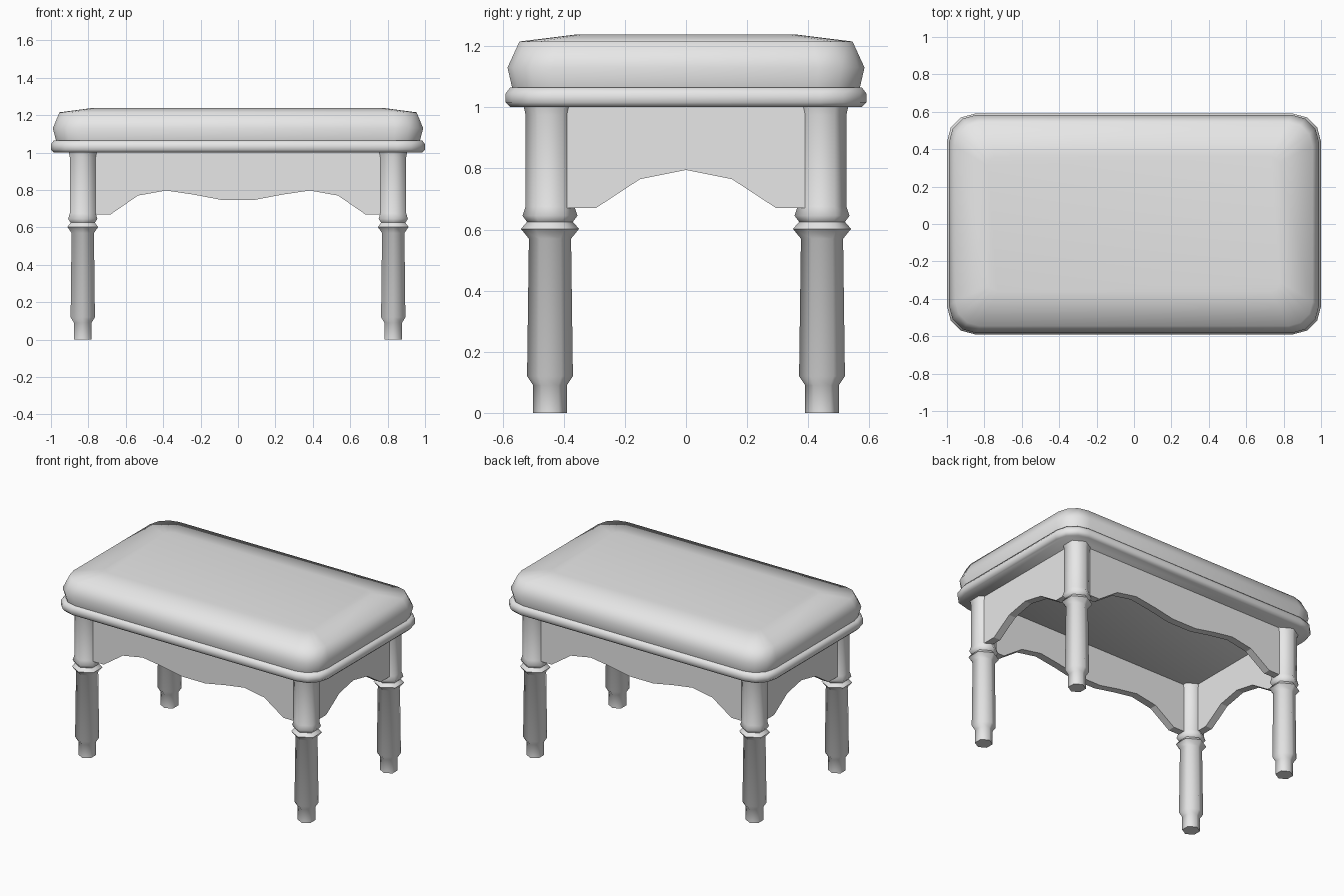
import bpy
import bmesh
from math import cos, sin, pi, radians

old = bpy.data.objects.get("Cube")
if old:
    bpy.data.objects.remove(old, do_unlink=True)

grey = bpy.data.materials.new("plain grey")
grey.use_nodes = True
grey.diffuse_color = (0.8, 0.8, 0.8, 1)
grey.node_tree.nodes["Principled BSDF"].inputs["Base Color"].default_value = (0.8, 0.8, 0.8, 1)

LEG_X, LEG_Y = 0.83, 0.445


def finish(bm, name, angle):
    bmesh.ops.recalc_face_normals(bm, faces=bm.faces)
    mesh = bpy.data.meshes.new(name)
    bm.to_mesh(mesh)
    bm.free()
    mesh.materials.append(grey)
    ob = bpy.data.objects.new(name, mesh)
    bpy.context.collection.objects.link(ob)
    bpy.ops.object.select_all(action="DESELECT")
    ob.select_set(True)
    bpy.context.view_layer.objects.active = ob
    bpy.ops.object.shade_smooth_by_angle(angle=radians(angle))
    return ob


def loft(name, rings, angle):
    """Skin a stack of closed rings and cap both ends."""
    bm = bmesh.new()
    rows = [[bm.verts.new(p) for p in ring] for ring in rings]
    n = len(rows[0])
    for a, b in zip(rows, rows[1:]):
        for i in range(n):
            j = (i + 1) % n
            bm.faces.new((a[i], a[j], b[j], b[i]))
    bm.faces.new(rows[0])
    bm.faces.new(rows[-1])
    return finish(bm, name, angle)


def rounded_rect(hx, hy, z, r, steps=3):
    pts = []
    for k, (sx, sy) in enumerate([(1, 1), (-1, 1), (-1, -1), (1, -1)]):
        for i in range(steps + 1):
            a = (k + i / steps) * pi / 2
            pts.append((sx * (hx - r) + r * cos(a), sy * (hy - r) + r * sin(a), z))
    return pts


def apron(name, half_profile, half_length, outer, along_x, side, thick=0.05):
    """Board with a scalloped lower edge, mirrored about its middle."""
    right = [(half_length, 1.0), (half_length, 0.67)] + half_profile
    outline = right + [(-u, z) for u, z in reversed(right) if u > 0]
    rings = []
    for depth in (outer, outer - thick):
        d = side * depth
        rings.append([(u, d, z) if along_x else (d, u, z) for u, z in outline])
    return loft(name, rings, 20)


# Padded cushion and the bead around its base
cushion = [(0.972, 0.568, 1.06, 0.14), (0.99, 0.584, 1.13, 0.15),
           (0.955, 0.545, 1.215, 0.13), (0.78, 0.36, 1.238, 0.05)]
loft("cushion", [rounded_rect(*c) for c in cushion], 65)
rim = [(0.985, 0.575, 1.0, 0.14), (1.0, 0.59, 1.016, 0.15),
       (1.0, 0.59, 1.045, 0.15), (0.985, 0.575, 1.065, 0.14)]
loft("seat_rim", [rounded_rect(*c) for c in rim], 65)

# Six-sided turned legs
turning = [(0.055, 0), (0.055, 0.09), (0.075, 0.12), (0.069, 0.57),
           (0.095, 0.602), (0.075, 0.625), (0.09, 0.645), (0.08, 0.675),
           (0.08, 0.975), (0.086, 1.003)]
for sy, end in ((-1, "front"), (1, "back")):
    for sx, hand in ((1, "left"), (-1, "right")):
        rings = [[(sx * LEG_X + r * sin(i * pi / 3), sy * LEG_Y + r * cos(i * pi / 3), z)
                  for i in range(6)] for r, z in turning]
        loft(f"{end}_{hand}_leg", rings, 65)

# Scalloped aprons
long_edge = [(0.68, 0.67), (0.535, 0.77), (0.385, 0.797),
             (0.235, 0.775), (0.09, 0.747)]
short_edge = [(0.295, 0.67), (0.15, 0.765), (0, 0.795)]
for s, end, hand in ((-1, "front", "right"), (1, "back", "left")):
    apron(f"{end}_apron", long_edge, LEG_X, LEG_Y + 0.035, True, s)
    apron(f"{hand}_apron", short_edge, LEG_Y, LEG_X + 0.043, False, s)
